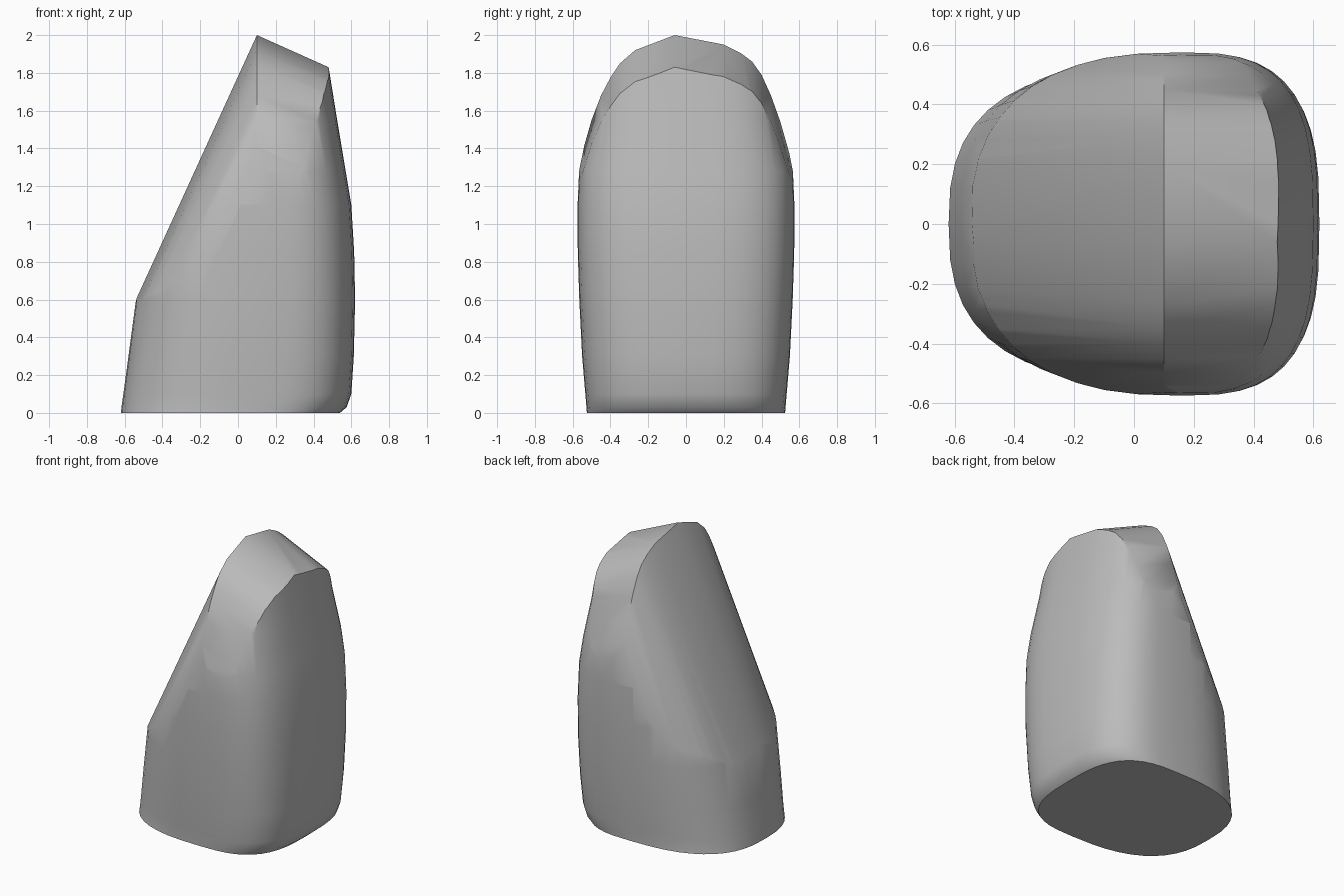
import bpy, bmesh
from math import cos, sin, pi

if "Cube" in bpy.data.objects:
    bpy.data.objects.remove(bpy.data.objects["Cube"])

grey = bpy.data.materials.new("plain grey")
grey.use_nodes = True
grey.diffuse_color = (0.5, 0.5, 0.5, 1)
grey.node_tree.nodes["Principled BSDF"].inputs["Base Color"].default_value = (0.5, 0.5, 0.5, 1)


def loft(name, rings):
    """Closed solid skinned through rings of equal point count."""
    bm = bmesh.new()
    loops = [[bm.verts.new(p) for p in ring] for ring in rings]
    n = len(loops[0])
    for a, b in zip(loops, loops[1:]):
        for i in range(n):
            j = (i + 1) % n
            bm.faces.new((a[i], a[j], b[j], b[i]))
    bm.faces.new(loops[0])
    bm.faces.new(loops[-1])
    bmesh.ops.recalc_face_normals(bm, faces=bm.faces)
    mesh = bpy.data.meshes.new(name)
    bm.to_mesh(mesh)
    bm.free()
    obj = bpy.data.objects.new(name, mesh)
    bpy.context.collection.objects.link(obj)
    mesh.materials.append(grey)
    return obj


def spow(v, p):
    return abs(v) ** p * (1 if v >= 0 else -1)


def outline(z, left, right, half, steps=44):
    """Rounded footprint, widest a little right of the middle."""
    ring = []
    mid = left + (right - left) * 0.595
    for i in range(steps):
        t = 2 * pi * i / steps
        c, s = cos(t), sin(t)
        p = 2 / 3 if c >= 0 else 2 / 2.65
        reach = right - mid if c >= 0 else mid - left
        ring.append((mid + reach * spow(c, p), half * spow(s, p), z))
    return ring


# Walls: height, left edge, right edge, half depth
levels = [(0, -.62, .54, .525), (.03, -.617, .575, .527), (.1, -.607, .6, .533),
          (.3, -.58, .613, .55), (.6, -.54, .62, .565), (.85, -.51, .615, .573),
          (1.1, -.48, .6, .574), (1.28, -.46, .57, .566), (1.55, -.42, .525, .515),
          (1.83, -.4, .48, .495), (2.1, -.36, .435, .48)]
body = loft("wedge_body", [outline(*lv) for lv in levels])

# Arched roof: one arch swept up the long slope, over the ridge and down
arch = [(-.7, .9), (-.58, 1.25), (-.54, 1.41), (-.5, 1.55), (-.45, 1.68), (-.4, 1.775),
        (-.35, 1.85), (-.27, 1.92), (-.06, 2), (.2, 1.95), (.29, 1.905), (.35, 1.86),
        (.4, 1.79), (.45, 1.68), (.5, 1.54), (.54, 1.4), (.58, 1.25), (.7, .9)]


def arch_section(x, drop):
    return [(x, y, z - drop) for y, z in arch] + [(x, .7, -3), (x, -.7, -3)]


cutter = loft("roof_cutter", [arch_section(-.95, 2.297), arch_section(.1, 0),
                              arch_section(.9, .358)])
cutter.hide_render = True

cut = body.modifiers.new("roof", "BOOLEAN")
cut.operation = "INTERSECT"
cut.solver = "EXACT"
cut.object = cutter

# Bake the cut, remove the helper and smooth all but the crisp edges
bpy.context.view_layer.objects.active = body
body.select_set(True)
bpy.ops.object.modifier_apply(modifier=cut.name)
bpy.data.objects.remove(cutter)
bpy.ops.object.shade_smooth_by_angle(angle=0.7)
